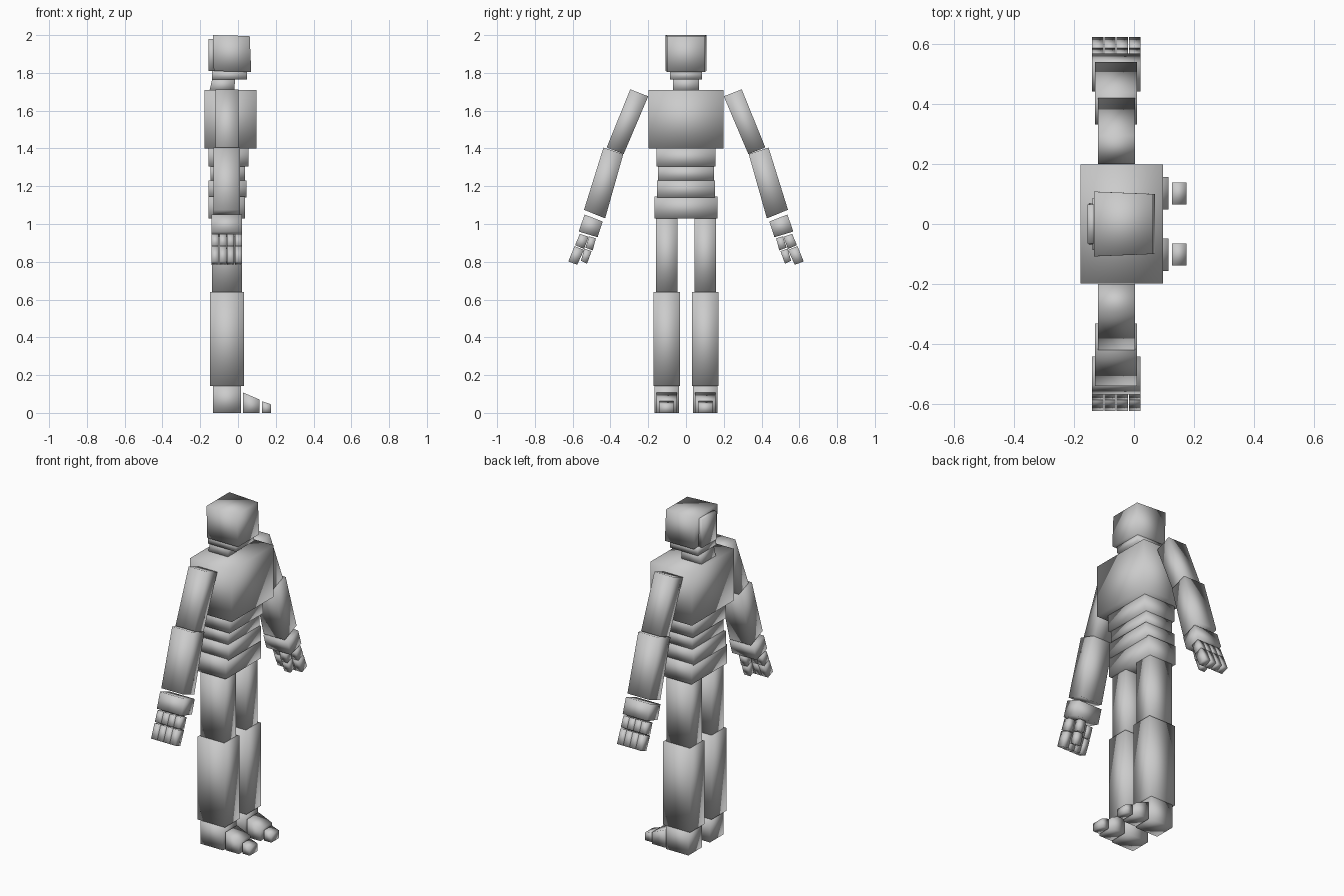
import bpy
import bmesh

cube = bpy.data.objects.get("Cube")
if cube:
    bpy.data.objects.remove(cube)

grey = bpy.data.materials.new("plain grey")
grey.use_nodes = True
colour = (0.6, 0.6, 0.6, 1)
grey.diffuse_color = colour
grey.node_tree.nodes["Principled BSDF"].inputs["Base Color"].default_value = colour


def solid(name, ring_a, ring_b):
    """Six-sided block between two matching four-point rings, smooth shaded."""
    bm = bmesh.new()
    a = [bm.verts.new(p) for p in ring_a]
    b = [bm.verts.new(p) for p in ring_b]
    bm.faces.new(a)
    bm.faces.new(b[::-1])
    for i in range(4):
        j = (i + 1) % 4
        bm.faces.new((a[i], b[i], b[j], a[j]))
    bmesh.ops.recalc_face_normals(bm, faces=bm.faces)
    mesh = bpy.data.meshes.new(name)
    bm.to_mesh(mesh)
    bm.free()
    mesh.materials.append(grey)
    for face in mesh.polygons:
        face.use_smooth = True
    obj = bpy.data.objects.new(name, mesh)
    bpy.context.collection.objects.link(obj)


def side_block(name, profile, y, half, taper=0):
    """Side profile in x, z with a width in y; taper narrows points in front of x = 0."""
    def ring(sign):
        return [(x, y + sign * (half - (taper if x > 0 else 0)), z) for x, z in profile]
    solid(name, ring(-1), ring(1))


def block(name, x0, x1, z0, z1, y, half):
    side_block(name, [(x0, z0), (x1, z0), (x1, z1), (x0, z1)], y, half)


def limb(name, profile, x0, x1, side):
    """Front profile in y, z with a depth in x."""
    solid(name, [(x0, side * y, z) for y, z in profile],
          [(x1, side * y, z) for y, z in profile])


# Head and neck
side_block("head", [(-0.128, 1.81), (0.07, 1.805), (0.062, 1.995), (-0.133, 2.0)], 0, 0.108, 0.008)
block("head_back_plate", -0.155, -0.125, 1.81, 1.98, 0, 0.065)
block("jaw", -0.138, 0.047, 1.765, 1.812, 0, 0.086)
side_block("neck", [(-0.152, 1.7), (-0.02, 1.7), (-0.015, 1.775), (-0.135, 1.775)], 0, 0.068)

# Torso
block("chest", -0.178, 0.097, 1.4, 1.71, 0, 0.198)
block("upper_belly", -0.155, 0.055, 1.305, 1.4, 0, 0.156)
block("middle_belly", -0.145, 0.038, 1.23, 1.305, 0, 0.148)
block("lower_belly", -0.157, 0.045, 1.14, 1.23, 0, 0.153)
block("pelvis", -0.155, 0.037, 1.03, 1.145, 0, 0.167)

for label, s in (("left", 1), ("right", -1)):
    # Leg and foot
    y = s * 0.102
    block(label + "_thigh", -0.137, 0.02, 0.64, 1.03, y, 0.056)
    block(label + "_shin", -0.147, 0.033, 0.143, 0.64, y, 0.069)
    block(label + "_foot", -0.132, 0.017, 0, 0.143, y, 0.064)
    side_block(label + "_forefoot", [(0.027, 0), (0.115, 0), (0.115, 0.07), (0.027, 0.108)], y, 0.054)
    side_block(label + "_toe", [(0.127, 0), (0.175, 0), (0.175, 0.045), (0.127, 0.062)], y, 0.037)

    # Arm and hand
    limb(label + "_upper_arm", [(0.2, 1.676), (0.295, 1.713), (0.42, 1.405), (0.33, 1.37)], -0.12, 0.003, s)
    limb(label + "_forearm", [(0.332, 1.37), (0.437, 1.405), (0.54, 1.075), (0.428, 1.03)], -0.13, 0.01, s)
    limb(label + "_hand", [(0.441, 1.013), (0.537, 1.05), (0.568, 0.96), (0.468, 0.93)], -0.14, 0.022, s)

    # Fingers and thumb, two segments each
    for i in range(4):
        x = -0.14 + i * 0.041
        limb(f"{label}_finger_{i + 1}_base", [(0.516, 0.932), (0.562, 0.948), (0.587, 0.888), (0.54, 0.868)],
             x, x + 0.038, s)
        limb(f"{label}_finger_{i + 1}_tip", [(0.54, 0.863), (0.59, 0.883), (0.623, 0.802), (0.576, 0.784)],
             x, x + 0.038, s)
    limb(label + "_thumb_base", [(0.477, 0.924), (0.513, 0.935), (0.533, 0.875), (0.494, 0.86)], -0.06, -0.018, s)
    limb(label + "_thumb_tip", [(0.5, 0.856), (0.538, 0.87), (0.556, 0.806), (0.524, 0.79)], -0.06, -0.018, s)
